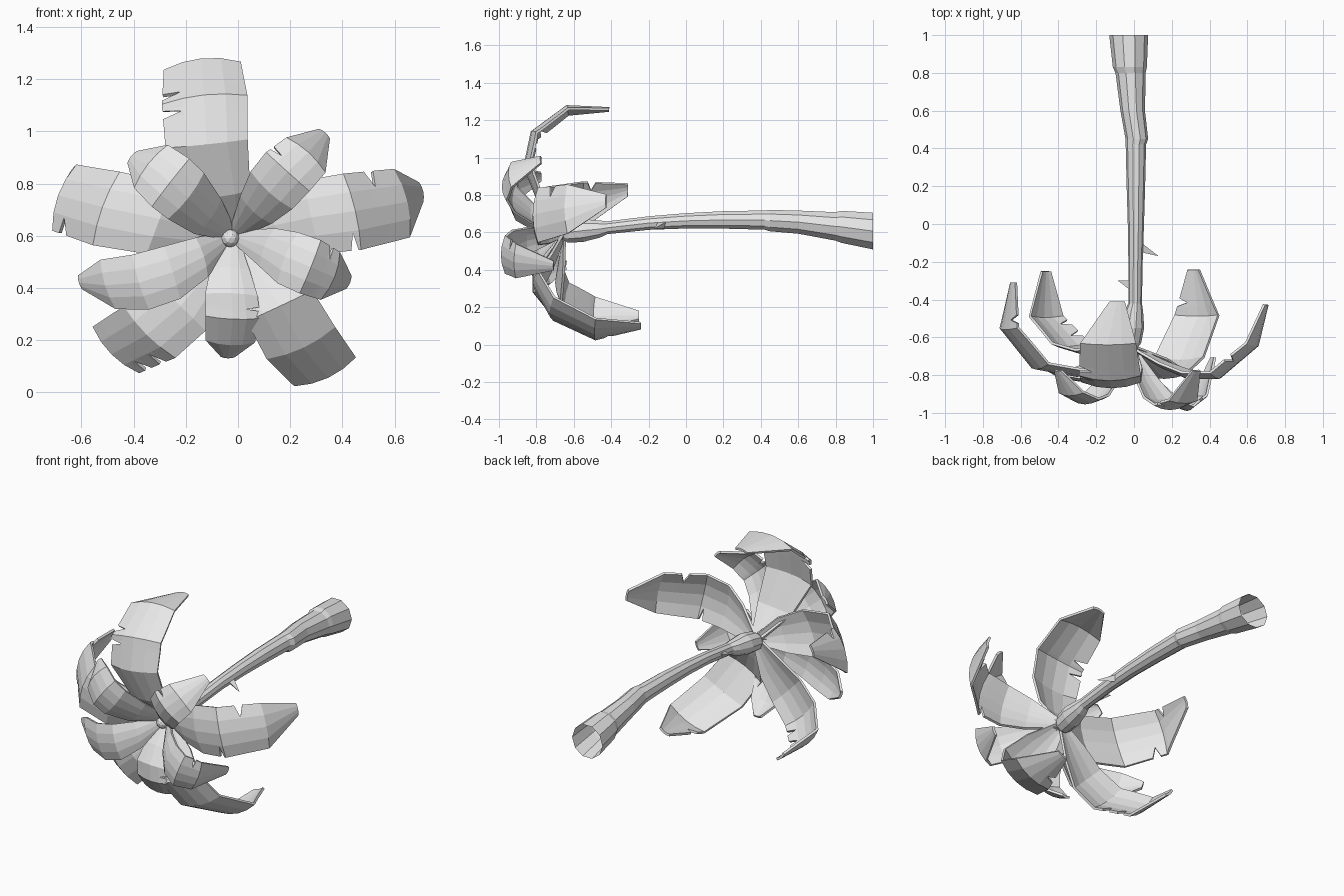
import bpy, bmesh, math
from mathutils import Matrix, Vector

cube = bpy.data.objects.get("Cube")
if cube:
    bpy.data.objects.remove(cube, do_unlink=True)

# One plain grey material
grey = bpy.data.materials.new("plain_grey")
grey.use_nodes = True
colour = (0.8, 0.8, 0.8, 1)
grey.diffuse_color = colour
grey.node_tree.nodes["Principled BSDF"].inputs["Base Color"].default_value = colour

FORWARD = Vector((0, -1, 0))
BASE = Vector((-0.02, -0.66, 0.6))
WIDTHS = (0.2, 0.72, 0.96, 1, 0.9, 0.25)


def finish(name, bm):
    mesh = bpy.data.meshes.new(name)
    bm.to_mesh(mesh)
    bm.free()
    mesh.materials.append(grey)
    obj = bpy.data.objects.new(name, mesh)
    bpy.context.collection.objects.link(obj)
    return obj


def bridge(bm, row_a, row_b, closed=False):
    n = len(row_a)
    for i in range(n if closed else n - 1):
        j = (i + 1) % n
        bm.faces.new((row_a[i], row_a[j], row_b[j], row_b[i]))


def frond(name, half_width, points, tears=(), lean=0):
    """Arched, cupped leaf along a path; tears are (path position, side)."""
    path = [BASE] + [Vector(p) for p in points]
    last = len(path) - 1
    radial = path[-1] - BASE
    radial.y = 0
    radial = Matrix.Rotation(lean, 3, 'Y') @ radial.normalized()
    side = radial.cross(FORWARD)

    # Direction of the path at each point, averaged over its neighbours
    tangents = [(path[min(i + 1, last)] - path[max(i - 1, 0)]).normalized()
                for i in range(last + 1)]

    # Each tear adds three rows, the middle one with its edge pulled in
    rows = {float(i): 0 for i in range(last + 1)}
    for u, tear_side in tears:
        rows[u - 0.09] = 0
        rows[u + 0.09] = 0
        rows[u] = tear_side

    bm = bmesh.new()
    previous = None
    for u in sorted(rows):
        i = min(int(u), last - 1)
        f = u - i
        centre = path[i].lerp(path[i + 1], f)
        normal = side.cross(tangents[i].lerp(tangents[i + 1], f)).normalized()
        width = half_width * (WIDTHS[i] * (1 - f) + WIDTHS[i + 1] * f)
        row = []
        for k in (-1, -0.5, 0, 0.5, 1):
            if rows[u] and k == rows[u]:
                k *= 0.55
            row.append(bm.verts.new(
                centre + side * width * k - normal * width * 0.2 * k * k))
        if previous:
            bridge(bm, previous, row)
        previous = row
    obj = finish(name, bm)
    solid = obj.modifiers.new("thickness", 'SOLIDIFY')
    solid.thickness = 0.014
    solid.offset = -1


# Outer fronds
frond("top_frond", 0.165,
      [(-.07, -.79, .75), (-.12, -.87, .95), (-.13, -.83, 1.14),
       (-.14, -.64, 1.28), (-.09, -.41, 1.27)], [(2.75, -1), (3.2, -1)])
frond("right_outer_frond", 0.15,
      [(-.14, -.75, .63), (-.3, -.81, .665), (-.52, -.77, .71),
       (-.69, -.56, .755), (-.65, -.31, .83)], [(3.75, -1), (4.2, 1)])
frond("left_outer_frond", 0.15,
      [(.14, -.76, .64), (.28, -.82, .67), (.45, -.82, .695),
       (.65, -.65, .73), (.71, -.43, .77)], [(2.85, 1), (3.5, -1)])
frond("lower_right_frond", 0.14,
      [(-.12, -.68, .45), (-.22, -.7, .33), (-.35, -.66, .22),
       (-.485, -.5, .145), (-.475, -.25, .145)], [(3.35, -1), (3.75, -1)])
frond("lower_left_frond", 0.145,
      [(.08, -.74, .46), (.16, -.82, .33), (.25, -.73, .17),
       (.345, -.49, .055), (.32, -.24, .09)], [(4.3, 1)], lean=0.15)

# Inner fronds
frond("upper_right_frond", 0.117,
      [(-.105, -.82, .665), (-.19, -.93, .745), (-.26, -.955, .805),
       (-.345, -.91, .875), (-.41, -.78, .905)])
frond("upper_left_frond", 0.112,
      [(.06, -.84, .69), (.12, -.94, .765), (.19, -.985, .845),
       (.27, -.95, .92), (.335, -.78, .995)], [(3.3, -1)])
frond("right_inner_frond", 0.11,
      [(-.13, -.79, .52), (-.25, -.84, .46), (-.38, -.82, .42),
       (-.51, -.75, .41), (-.61, -.65, .42)])
frond("left_inner_frond", 0.11,
      [(.1, -.86, .56), (.18, -.95, .52), (.28, -.99, .48),
       (.37, -.92, .44), (.43, -.71, .42)], [(3.6, -1)])
frond("bottom_frond", 0.105,
      [(-.03, -.76, .48), (-.025, -.82, .38), (-.02, -.82, .28),
       (-.03, -.74, .18), (-.04, -.64, .13)], [(2.6, -1)])

# Trunk: tapering tube, open at the root and bulging under the crown
bm = bmesh.new()
previous = None
for x, y, z, r in [(-.028, 1, .607, .103), (-.022, .83, .63, .09),
                   (-.018, .8, .632, .08), (-.007, .6, .655, .065),
                   (.015, .45, .663, .06), (.01, .42, .666, .054),
                   (.01, .2, .667, .049), (.01, 0, .662, .043),
                   (.008, -.2, .65, .038), (.006, -.42, .625, .036),
                   (0, -.46, .618, .048), (-.01, -.55, .61, .064),
                   (-.02, -.63, .6, .058), (-.025, -.69, .595, .02)]:
    ring = [bm.verts.new((x + r * math.cos(a), y, z + r * math.sin(a)))
            for a in (math.tau * i / 10 for i in range(10))]
    if previous:
        bridge(bm, previous, ring, closed=True)
    previous = ring
bm.faces.new(previous)
finish("trunk", bm)

# Growing tip at the middle of the crown
bm = bmesh.new()
bmesh.ops.create_icosphere(bm, subdivisions=2, radius=0.035)
bmesh.ops.translate(bm, verts=bm.verts, vec=(-0.03, -0.69, 0.59))
finish("crown_bud", bm)

# Bark splinters
for name, root, tip in [("left_splinter", (.04, -.12, .64), (.13, -.17, .62)),
                        ("right_splinter", (-.02, -.32, .63), (-.085, -.3, .66))]:
    bm = bmesh.new()
    corners = [bm.verts.new(Vector(root) + Vector(o)) for o in
               ((0, .02, .02), (0, -.03, .015), (0, 0, -.02))]
    end = bm.verts.new(tip)
    bm.faces.new(corners)
    for i in range(3):
        bm.faces.new((corners[i], end, corners[(i + 1) % 3]))
    bmesh.ops.recalc_face_normals(bm, faces=bm.faces)
    finish(name, bm)
